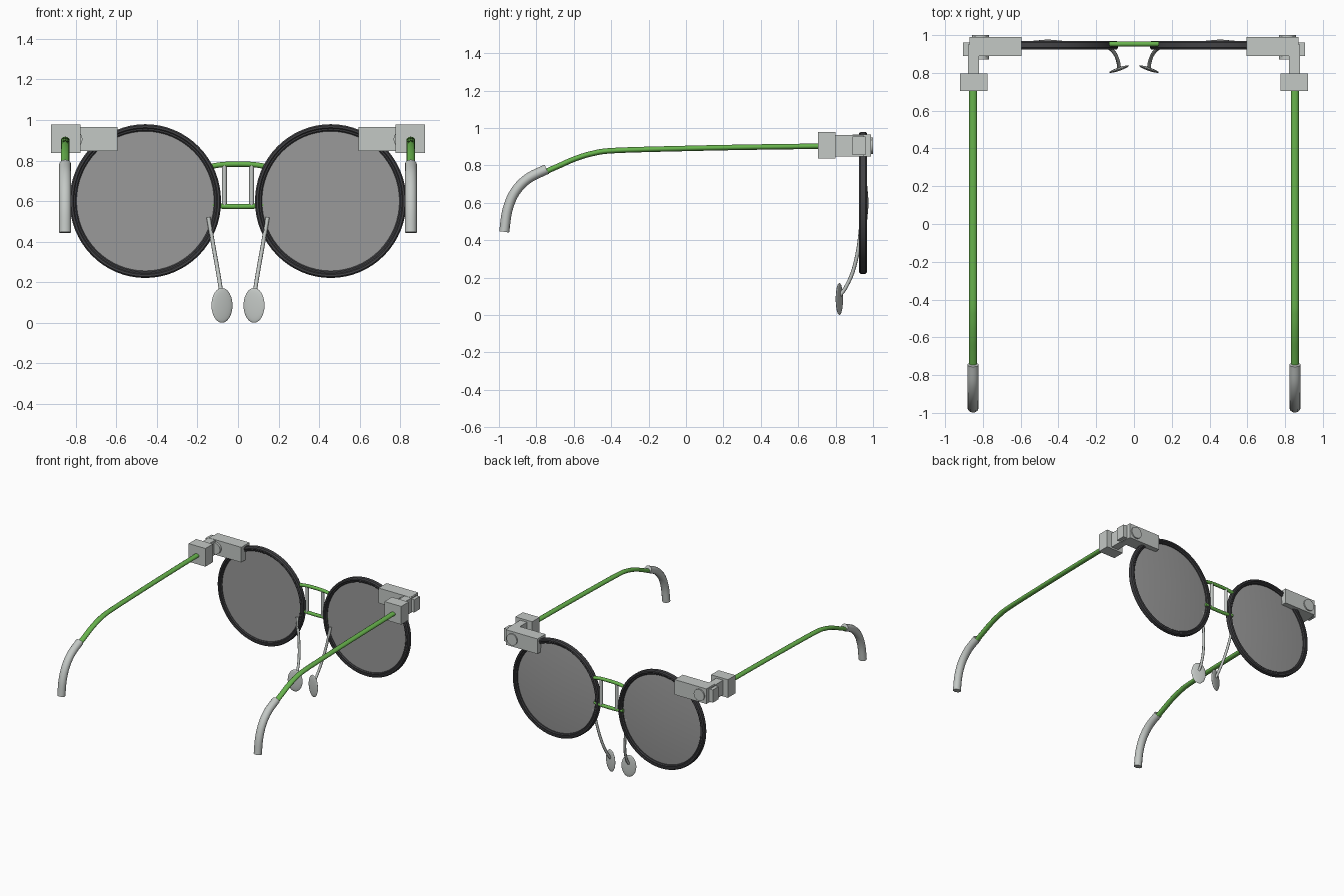
import bpy, bmesh, math
from mathutils import Vector, Matrix

if "Cube" in bpy.data.objects:
    bpy.data.objects.remove(bpy.data.objects["Cube"])


def material(name, rgb):
    m = bpy.data.materials.new(name)
    m.diffuse_color = (*rgb, 1)
    m.use_nodes = True
    m.node_tree.nodes["Principled BSDF"].inputs["Base Color"].default_value = m.diffuse_color
    return m


SILVER = material("light grey metal", (0.55, 0.58, 0.56))
GREEN = material("green", (0.14, 0.46, 0.075))
DARK = material("dark rim", (0.055, 0.055, 0.06))
LENS = material("grey lens", (0.32, 0.32, 0.32))


def finish(name, bm, mat, angle=None):
    bmesh.ops.recalc_face_normals(bm, faces=bm.faces)
    me = bpy.data.meshes.new(name)
    bm.to_mesh(me)
    bm.free()
    ob = bpy.data.objects.new(name, me)
    bpy.context.collection.objects.link(ob)
    me.materials.append(mat)
    if angle:
        bpy.ops.object.select_all(action='DESELECT')
        ob.select_set(True)
        bpy.context.view_layer.objects.active = ob
        bpy.ops.object.shade_smooth_by_angle(angle=math.radians(angle))
    return ob


def box(name, xr, yr, zr, mat):
    bm = bmesh.new()
    size = [r[1] - r[0] for r in (xr, yr, zr)]
    mid = [(r[1] + r[0]) / 2 for r in (xr, yr, zr)]
    bmesh.ops.create_cube(bm, size=1, matrix=Matrix.Translation(mid) @ Matrix.Diagonal((*size, 1)))
    return finish(name, bm, mat)


def smooth_path(pts, n=6):
    # Catmull-Rom interpolation through the control points
    p = [Vector(q) for q in pts]
    p = [2 * p[0] - p[1]] + p + [2 * p[-1] - p[-2]]
    out = []
    for i in range(1, len(p) - 2):
        a, b, c, d = p[i - 1:i + 3]
        for k in range(n):
            t = k / n
            out.append(0.5 * (2 * b + (c - a) * t + (2 * a - 5 * b + 4 * c - d) * t * t
                              + (3 * b - a - 3 * c + d) * t ** 3))
    return out + [p[-2]]


def tube(name, pts, side, r_side, r_norm, mat, sides=12):
    # elliptical tube swept along a path; "side" is the fixed width direction
    path = smooth_path(pts)
    bm = bmesh.new()
    rings = []
    for i, c in enumerate(path):
        t = (path[min(i + 1, len(path) - 1)] - path[max(i - 1, 0)]).normalized()
        u = Vector(side)
        u = (u - t * u.dot(t)).normalized()
        w = t.cross(u)
        rings.append([bm.verts.new(c + u * r_side * math.cos(a) + w * r_norm * math.sin(a))
                      for a in (2 * math.pi * k / sides for k in range(sides))])
    for r0, r1 in zip(rings, rings[1:]):
        for k in range(sides):
            j = (k + 1) % sides
            bm.faces.new((r0[k], r0[j], r1[j], r1[k]))
    bm.faces.new(rings[0])
    bm.faces.new(rings[-1])
    return finish(name, bm, mat, 50)


def lathe_y(name, profile, cx, cz, mat, closed, xs=1.0, seg=64, angle=30):
    # revolve (radius, y) points about a y-directed axis
    bm = bmesh.new()
    cols = []
    for k in range(seg):
        a = 2 * math.pi * k / seg
        cols.append([bm.verts.new((cx + xs * r * math.cos(a), y, cz + r * math.sin(a)))
                     for r, y in profile])
    n = len(profile)
    for k in range(seg):
        c0, c1 = cols[k], cols[(k + 1) % seg]
        for i in range(n if closed else n - 1):
            j = (i + 1) % n
            bm.faces.new((c0[i], c0[j], c1[j], c1[i]))
    bmesh.ops.remove_doubles(bm, verts=bm.verts, dist=1e-5)
    return finish(name, bm, mat, angle)


for s, tag in ((-1, "left"), (1, "right")):
    cx, cz = s * 0.457, 0.60

    def span(a, b):
        return tuple(sorted((s * a, s * b)))

    # round rim with a stepped, bevelled section
    rim = [(0.344, 0.937), (0.350, 0.930), (0.357, 0.930), (0.362, 0.925), (0.372, 0.925),
           (0.379, 0.934), (0.379, 0.960), (0.372, 0.968), (0.362, 0.968), (0.357, 0.963),
           (0.350, 0.963), (0.344, 0.956)]
    lathe_y(tag + "_rim", rim, cx, cz, DARK, True, 0.985)
    # lens, flat inside and slightly raised outside
    lathe_y(tag + "_lens", [(0, 0.941), (0.35, 0.941), (0.35, 0.946), (0, 0.977)],
            cx, cz, LENS, False, 0.985)

    # hinge blocks
    box(tag + "_rim_block", span(0.595, 0.87), (0.89, 0.99), (0.847, 0.965), SILVER)
    box(tag + "_hinge_strap", span(0.82, 0.88), (0.78, 0.95), (0.848, 0.963), SILVER)
    box(tag + "_hinge_end", span(0.83, 0.905), (0.89, 0.96), (0.855, 0.955), SILVER)
    box(tag + "_arm_block", span(0.776, 0.922), (0.705, 0.798), (0.836, 0.978), SILVER)
    lathe_y(tag + "_hinge_pin", [(0, 0.872), (0.045, 0.872), (0.045, 1.0), (0, 1.0)],
            s * 0.812, 0.905, SILVER, False, 1.0, 24)

    # arm and ear tip
    x = s * 0.852
    arm = [(0.72, 0.903), (0.35, 0.898), (0.0, 0.891), (-0.38, 0.88), (-0.50, 0.864),
           (-0.595, 0.835), (-0.675, 0.80), (-0.77, 0.758)]
    tube(tag + "_arm", [(x, y, z) for y, z in arm], (1, 0, 0), 0.021, 0.0145, GREEN)
    tip = [(-0.745, 0.780), (-0.845, 0.730), (-0.915, 0.657), (-0.955, 0.56), (-0.972, 0.445)]
    tube(tag + "_ear_tip", [(x, y, z) for y, z in tip], (1, 0, 0), 0.030, 0.027, SILVER)

    # nose pad wire
    wire = [(0.146, 0.940, 0.52), (0.118, 0.922, 0.36), (0.096, 0.893, 0.235),
            (0.083, 0.855, 0.15), (0.079, 0.823, 0.105)]
    tube(tag + "_nose_wire", [(s * a, b, c) for a, b, c in wire], (1, 0, 0),
         0.010, 0.010, SILVER, 8)
    # oval nose pad
    bm = bmesh.new()
    mat = (Matrix.Translation((s * 0.079, 0.820, 0.086))
           @ Matrix.Rotation(-s * math.radians(19), 4, 'Z')
           @ Matrix.Diagonal((0.055, 0.009, 0.086, 1)))
    bmesh.ops.create_uvsphere(bm, u_segments=24, v_segments=12, radius=1,
                              matrix=mat @ Matrix.Rotation(math.pi / 2, 4, 'X'))
    finish(tag + "_nose_pad", bm, SILVER, 60)

    # upright post between the bridge bars
    tube(tag + "_bridge_post", [(s * 0.067, 0.953, 0.575), (s * 0.067, 0.953, 0.78)],
         (1, 0, 0), 0.012, 0.012, SILVER)

# two green bridge bars
tube("upper_bridge", [(-0.13, 0.953, 0.772), (-0.06, 0.953, 0.781), (0.06, 0.953, 0.781),
                      (0.13, 0.953, 0.772)], (0, 1, 0), 0.013, 0.013, GREEN)
tube("lower_bridge", [(-0.125, 0.953, 0.581), (-0.06, 0.953, 0.574), (0.06, 0.953, 0.574),
                      (0.125, 0.953, 0.581)], (0, 1, 0), 0.013, 0.013, GREEN)
